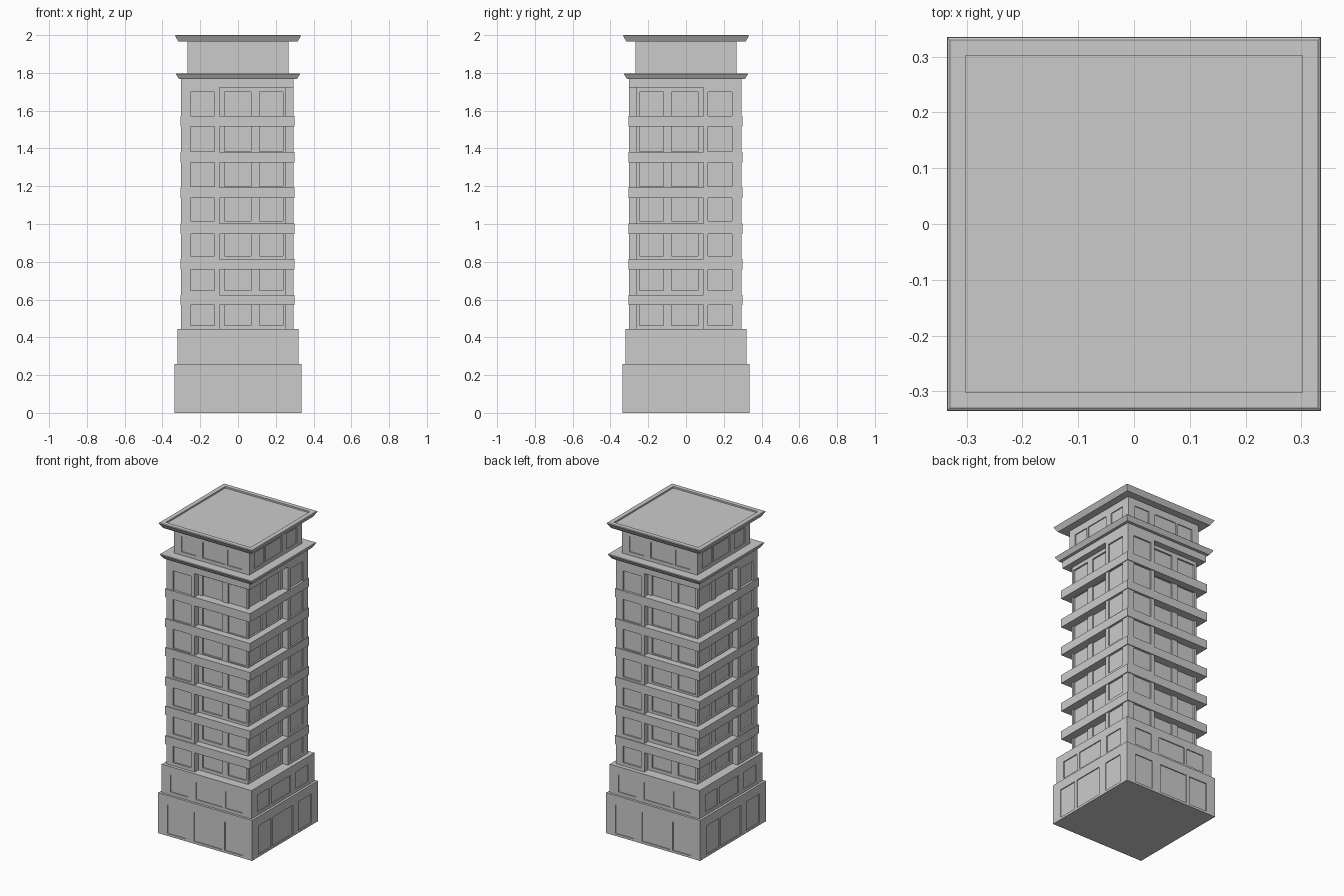
import bpy, bmesh
from mathutils import Matrix, Vector

if "Cube" in bpy.data.objects:
    bpy.data.objects.remove(bpy.data.objects["Cube"])

SHIFT = -0.0035  # the shaft sits very slightly off centre


def finish(name, bm):
    bmesh.ops.recalc_face_normals(bm, faces=bm.faces[:])
    me = bpy.data.meshes.new(name)
    bm.to_mesh(me)
    bm.free()
    ob = bpy.data.objects.new(name, me)
    bpy.context.collection.objects.link(ob)
    return ob


def add_box(bm, lo, hi):
    lo, hi = Vector(lo), Vector(hi)
    m = Matrix.Translation((lo + hi) / 2) @ Matrix.Diagonal((*(hi - lo), 1))
    bmesh.ops.create_cube(bm, size=1, matrix=m)


def square_block(name, half, z0, z1):
    bm = bmesh.new()
    add_box(bm, (-half, -half, z0), (half, half, z1))
    return finish(name, bm)


def square_loft(name, rings):
    """Stack square rings given as (half width, z), capped at both ends."""
    bm = bmesh.new()
    loops = [[bm.verts.new((sx * h, sy * h, z)) for sx, sy in
              ((-1, -1), (1, -1), (1, 1), (-1, 1))] for h, z in rings]
    for a, b in zip(loops, loops[1:]):
        for i in range(4):
            j = (i + 1) % 4
            bm.faces.new((a[i], a[j], b[j], b[i]))
    bm.faces.new(loops[0][::-1])
    bm.faces.new(loops[-1])
    return finish(name, bm)


def cut_windows(ob, windows, spans, depth):
    """Recess windows (u0, u1, wall plane) of the right face onto all four sides."""
    bm = bmesh.new()
    for z0, z1 in spans:
        for u0, u1, plane in windows:
            a, b = plane - depth, plane + 0.02
            for s in (1, -1):
                for lo, hi in (((a, u0), (b, u1)), ((-u1, -b), (-u0, -a))):
                    p, q = (lo, hi) if s == 1 else ((-hi[0], -hi[1]), (-lo[0], -lo[1]))
                    add_box(bm, (*p, z0), (*q, z1))
    cutter = finish("window_cutter", bm)
    cutter.hide_render = True
    mod = ob.modifiers.new("windows", 'BOOLEAN')
    mod.operation, mod.solver, mod.object = 'DIFFERENCE', 'EXACT', cutter
    bpy.context.view_layer.objects.active = ob
    bpy.ops.object.modifier_apply(modifier=mod.name)
    bpy.data.objects.remove(cutter)


# stepped base
for name, half, z0, z1, w0, w1 in (("base", 0.335, 0, 0.26, 0.015, 0.2),
                                   ("podium", 0.32, 0.26, 0.443, 0.28, 0.39),
                                   ("penthouse", 0.268, 1.795, 1.97, 1.82, 1.92)):
    ob = square_block(name, half, z0, z1)
    k = half / 0.335
    cut_windows(ob, [(u * k, v * k, half) for u, v in
                     ((-0.27, -0.14), (-0.12, 0.08), (0.14, 0.27))], [(w0, w1)], 0.006)

# shaft with two projecting opposite corners
o, c, e = 0.297, 0.258, 0.095
half_plan = [(-o, -e), (-o, -o), (-e, -o), (-e, -c), (c, -c), (c, e)]
plan = half_plan + [(-x, -y) for x, y in half_plan]
bm = bmesh.new()
face = bm.faces.new([bm.verts.new((x, y, 0.443)) for x, y in plan])
ext = bmesh.ops.extrude_face_region(bm, geom=[face])
bmesh.ops.translate(bm, vec=(0, 0, 1.73 - 0.443),
                    verts=[v for v in ext["geom"] if isinstance(v, bmesh.types.BMVert)])
shaft = finish("shaft", bm)
floors = [(0.463 + 0.184 * i, 0.595 + 0.184 * i) for i in range(7)]
cut_windows(shaft, [(0.12, 0.248, o), (-0.242, -0.116, c), (-0.072, 0.068, c)], floors, 0.01)
shaft.location = (SHIFT, SHIFT, 0)

# floor bands
for i, z in enumerate((0.57, 0.76, 0.948, 1.138, 1.325, 1.517)):
    band = square_block(f"floor_band_{i + 1}", 0.302, z, z + 0.055)
    band.location = (SHIFT, SHIFT, 0)
top = square_block("top_band", 0.297, 1.722, 1.77)
top.location = (SHIFT, SHIFT, 0)

# flared cornices, the upper one with a shallow roof tray
square_loft("lower_cornice", [(0.312, 1.767), (0.329, 1.795), (0.326, 1.798)])
square_loft("roof_cornice", [(0.315, 1.965), (0.334, 1.997), (0.33, 2.0),
                             (0.302, 2.0), (0.302, 1.99)])
